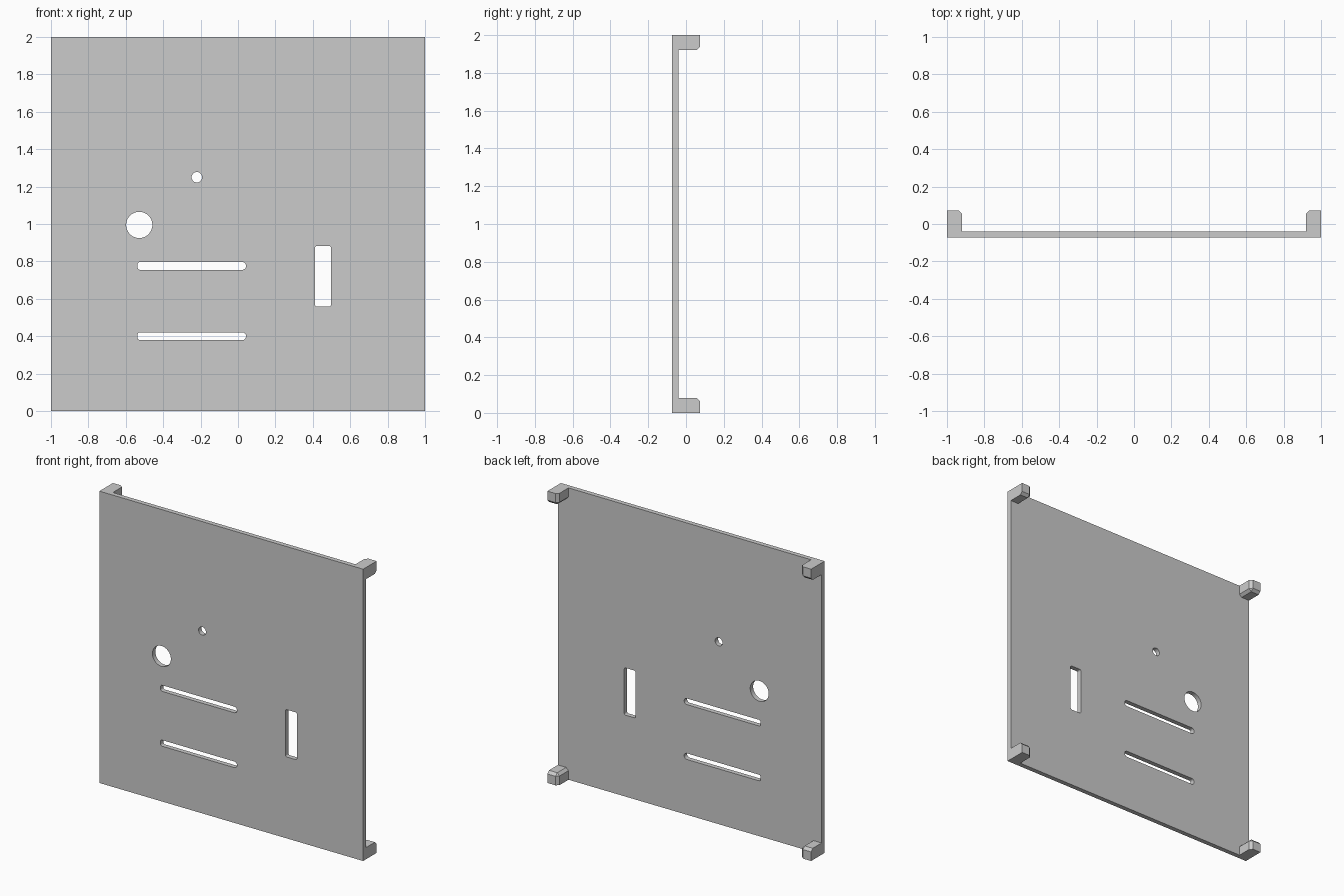
import bpy, bmesh
from math import pi, sin, cos
from mathutils import Vector

if "Cube" in bpy.data.objects:
    bpy.data.objects.remove(bpy.data.objects["Cube"])

FRONT, PLATE_BACK, BACK = -0.073, -0.041, 0.073


def circle(x, z, r, n=40):
    return [(x + r * cos(2 * pi * i / n), z + r * sin(2 * pi * i / n)) for i in range(n)]


def rounded_rect(x0, x1, z0, z1, r_left, r_right, n=6):
    corners = [(x1, z1, -1, -1, r_right), (x0, z1, 1, -1, r_left),
               (x0, z0, 1, 1, r_left), (x1, z0, -1, 1, r_right)]
    pts = []
    for k, (x, z, sx, sz, r) in enumerate(corners):
        for i in range(n + 1):
            a = pi / 2 * (k + i / n)
            pts.append((x + sx * r + r * cos(a), z + sz * r + r * sin(a)))
    return pts


# Front plate: outline with holes, filled and extruded
loops = [
    [(-1, 0), (1, 0), (1, 2), (-1, 2)],
    circle(-0.22, 1.25, 0.028, 32),
    circle(-0.528, 0.995, 0.07, 48),
    rounded_rect(0.412, 0.497, 0.558, 0.882, 0.01, 0.01),
]
for z in (0.776, 0.4):
    loops.append(rounded_rect(-0.537, 0.043, z - 0.021, z + 0.021, 0.014, 0.0205))

curve = bpy.data.curves.new("front_plate", 'CURVE')
curve.dimensions = '2D'
curve.fill_mode = 'BOTH'
curve.extrude = (PLATE_BACK - FRONT) / 2
for loop in loops:
    s = curve.splines.new('POLY')
    s.points.add(len(loop) - 1)
    for p, (x, z) in zip(s.points, loop):
        p.co = (x, z, 0, 1)
    s.use_cyclic_u = True
plate = bpy.data.objects.new("front_plate", curve)
bpy.context.collection.objects.link(plate)
plate.rotation_euler.x = pi / 2
plate.location.y = (FRONT + PLATE_BACK) / 2
bpy.context.view_layer.objects.active = plate
plate.select_set(True)
bpy.ops.object.convert(target='MESH')
bpy.ops.object.shade_smooth_by_angle()


# Corner posts: blocks behind the plate, chamfered at the inner rear corner
def corner_post(name, sx, sz, size=0.08):
    bm = bmesh.new()
    bmesh.ops.create_cube(bm, size=1)
    centre = Vector((sx * (1 - size / 2), (PLATE_BACK + BACK) / 2, 1 + sz * (1 - size / 2)))
    for v in bm.verts:
        v.co = centre + Vector((v.co.x * size, v.co.y * (BACK - PLATE_BACK), v.co.z * size))
    inner = min(bm.verts, key=lambda v: (v.co - Vector((0, 1, 1))).length)
    bmesh.ops.bevel(bm, geom=list(inner.link_edges), offset=0.018, segments=1,
                    affect='EDGES', profile=0.5)
    bmesh.ops.recalc_face_normals(bm, faces=bm.faces)
    mesh = bpy.data.meshes.new(name)
    bm.to_mesh(mesh)
    bm.free()
    bpy.context.collection.objects.link(bpy.data.objects.new(name, mesh))


for sx, side in ((-1, "left"), (1, "right")):
    for sz, level in ((-1, "lower"), (1, "upper")):
        corner_post(f"{level}_{side}_post", sx, sz)
